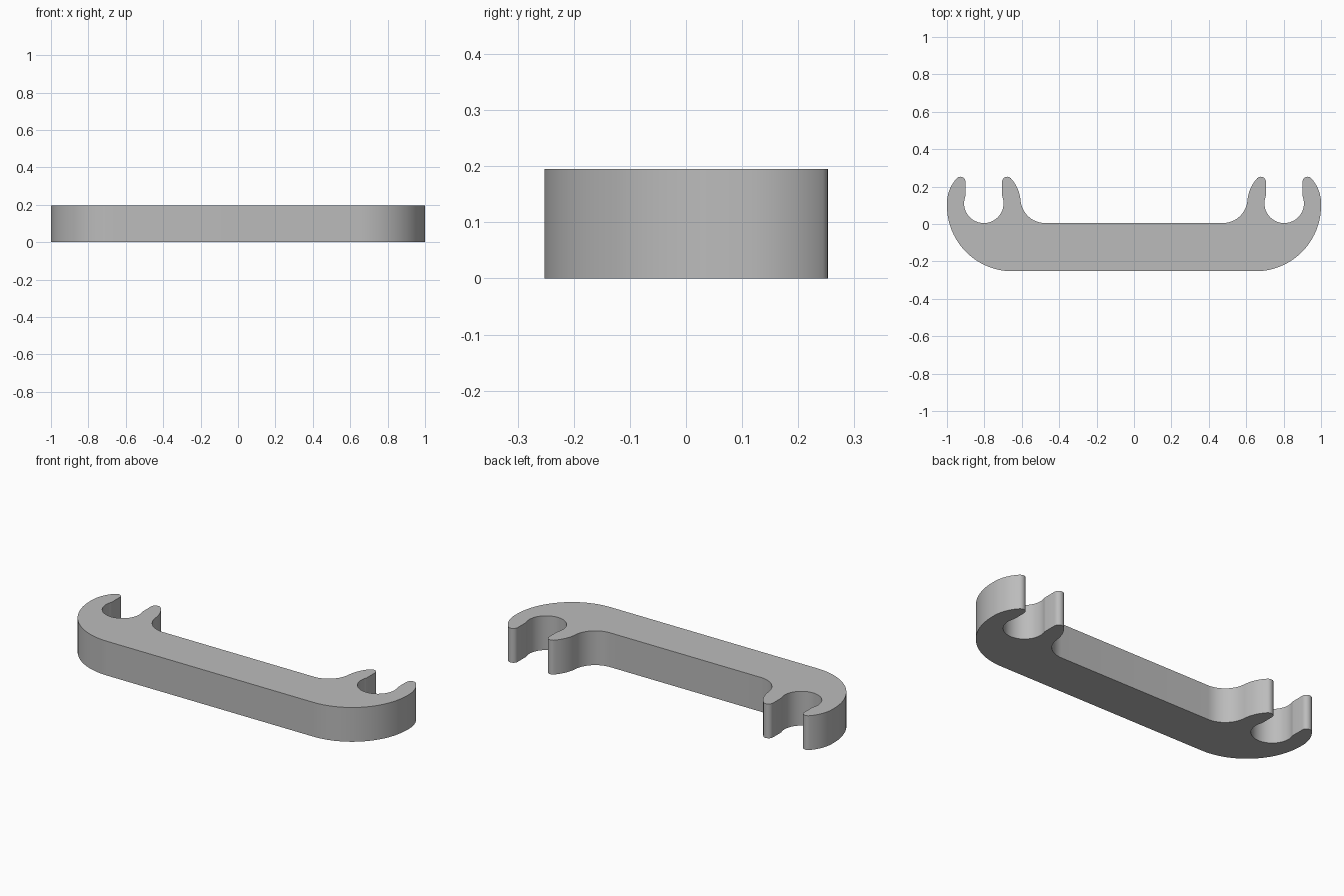
import bpy, bmesh
from math import sin, cos, pi, sqrt, atan2, radians

if "Cube" in bpy.data.objects:
    bpy.data.objects.remove(bpy.data.objects["Cube"])

HEIGHT, FRONT, BAR_BACK = 0.195, -0.2525, 0.005
CX, CY = 0.803, 0.1105                     # clip centre
RING, HOLE, GAP = 0.197, 0.1055, 0.098     # outer radius, bore radius, half mouth
TIP, LIP, CORNER = 0.027, 0.05, 0.35       # rounding radii


def arc(cx, cy, r, a0, a1, n):
    return [(cx + r * cos(a0 + (a1 - a0) * i / n),
             cy + r * sin(a0 + (a1 - a0) * i / n)) for i in range(n + 1)]


def flip(points):
    return [(-x, y) for x, y in reversed(points)]


# One prong of the clip, in clip coordinates: rounded tip, lip and half the bore
tip_x = GAP + TIP
tip_y = sqrt((RING - TIP) ** 2 - tip_x ** 2)
tip_a = atan2(tip_y, tip_x)
lip_x = GAP + LIP
lip_y = sqrt((HOLE + LIP) ** 2 - lip_x ** 2)
lip_a = atan2(lip_y, lip_x)
prong = (arc(tip_x, tip_y, TIP, tip_a, pi, 12)
         + arc(lip_x, lip_y, LIP, pi, pi + lip_a, 6)
         + arc(0, 0, HOLE, lip_a, -pi / 2, 24)[1:])

# Fillet tangent to the clip's ring and the back of the bar
fillet = 0.132
fil_y = BAR_BACK + fillet - CY
fil_x = -sqrt((RING + fillet) ** 2 - fil_y ** 2)
fil_a = atan2(-fil_y, -fil_x)

clip = (arc(0, 0, RING, 0, tip_a, 12)[:-1] + prong + flip(prong)[1:]
        + arc(0, 0, RING, pi - tip_a, pi + fil_a, 12)[1:]
        + arc(fil_x, fil_y, fillet, fil_a, -pi / 2, 16)[1:])

# Half outline: rounded front corner, then the clip; mirrored for the other half
half = arc(CX + RING - CORNER, FRONT + CORNER, CORNER, -pi / 2, 0, 28)
half += [(x + CX, y + CY) for x, y in clip]
outline = half + flip(half)

bm = bmesh.new()
base = bm.faces.new([bm.verts.new((x, y, 0)) for x, y in outline])
grown = bmesh.ops.extrude_face_region(bm, geom=[base], use_keep_orig=True)
top = [v for v in grown["geom"] if isinstance(v, bmesh.types.BMVert)]
bmesh.ops.translate(bm, verts=top, vec=(0, 0, HEIGHT))
bmesh.ops.remove_doubles(bm, verts=bm.verts, dist=0.0002)
bmesh.ops.recalc_face_normals(bm, faces=bm.faces)
mesh = bpy.data.meshes.new("double_clip_bar")
bm.to_mesh(mesh)
bm.free()

bar = bpy.data.objects.new("double_clip_bar", mesh)
bpy.context.collection.objects.link(bar)

# Plain grey material
grey = bpy.data.materials.new("plain grey")
grey.use_nodes = True
colour = (0.5, 0.5, 0.5, 1)
grey.diffuse_color = colour
grey.node_tree.nodes["Principled BSDF"].inputs["Base Color"].default_value = colour
mesh.materials.append(grey)

bpy.ops.object.select_all(action="DESELECT")
bar.select_set(True)
bpy.context.view_layer.objects.active = bar
bpy.ops.object.shade_smooth_by_angle(angle=radians(30))
